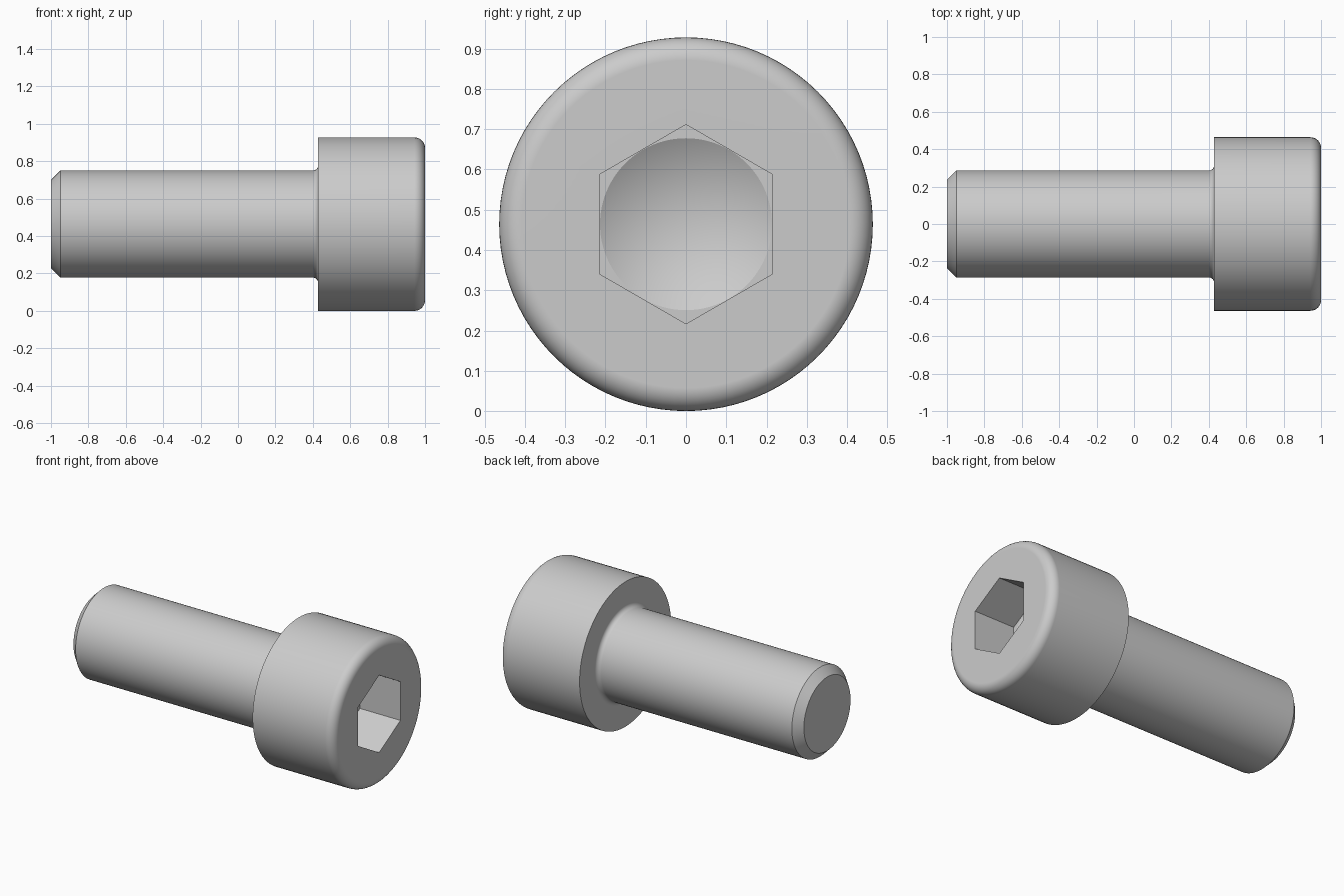
import bpy
import bmesh
from math import cos, sin, pi, radians

cube = bpy.data.objects.get("Cube")
if cube:
    bpy.data.objects.remove(cube, do_unlink=True)

SEGMENTS = 96            # divisible by six, so socket corners land on vertices
HEAD_R, SHAFT_R = 0.464, 0.286
HEAD_BACK, HEAD_FRONT = 0.4286, 1.0
CHAMFER = 0.05
ROUND, FILLET = 0.057, 0.0286
SOCKET_A, SOCKET_DEPTH = 0.2143, 0.286


def arc(cx, cr, radius, start, end, steps=8):
    """Profile points (x, r) on an arc around (cx, cr), angles in degrees."""
    angles = [radians(start + (end - start) * i / steps) for i in range(steps + 1)]
    return [(cx + radius * cos(a), cr + radius * sin(a)) for a in angles]


def add_ring(bm, x, radius, hexagonal=False):
    """Ring of vertices around the screw axis, round or hexagonal."""
    ring = []
    for i in range(SEGMENTS):
        a = 2 * pi * i / SEGMENTS
        r = radius
        if hexagonal:
            r = radius / cos(a % (pi / 3) - pi / 6)
        ring.append(bm.verts.new((x, r * sin(a), HEAD_R + r * cos(a))))
    return ring


# Outer profile from the shaft tip to the front of the head
profile = [(-1, SHAFT_R - CHAMFER), (-1 + CHAMFER, SHAFT_R)]
profile += arc(HEAD_BACK - FILLET, SHAFT_R + FILLET, FILLET, -90, 0)
profile += [(HEAD_BACK, HEAD_R)]
profile += arc(HEAD_FRONT - ROUND, HEAD_R - ROUND, ROUND, 90, 0)

bm = bmesh.new()
rings = [add_ring(bm, x, r) for x, r in profile]

# Hexagonal socket with a drilled conical floor
floor_x = HEAD_FRONT - SOCKET_DEPTH
rings.append(add_ring(bm, HEAD_FRONT, SOCKET_A, True))
rings.append(add_ring(bm, floor_x, SOCKET_A, True))
rings.append(add_ring(bm, floor_x, SOCKET_A - 0.0008))
apex = bm.verts.new((floor_x - SOCKET_A * 0.577, 0, HEAD_R))

# Skin the rings, close the tip and the cone
for a, b in zip(rings, rings[1:]):
    for i in range(SEGMENTS):
        j = (i + 1) % SEGMENTS
        bm.faces.new((a[i], a[j], b[j], b[i]))
bm.faces.new(rings[0])
for i in range(SEGMENTS):
    bm.faces.new((rings[-1][i], rings[-1][(i + 1) % SEGMENTS], apex))
bmesh.ops.recalc_face_normals(bm, faces=bm.faces)

mesh = bpy.data.meshes.new("socket_head_screw")
bm.to_mesh(mesh)
bm.free()
screw = bpy.data.objects.new("socket_head_screw", mesh)
bpy.context.collection.objects.link(screw)

# Plain grey steel
steel = bpy.data.materials.new("grey_steel")
steel.use_nodes = True
colour = (0.6, 0.6, 0.6, 1)
steel.diffuse_color = colour
steel.node_tree.nodes["Principled BSDF"].inputs["Base Color"].default_value = colour
mesh.materials.append(steel)

# Smooth rounds, crisp edges, flat end faces
bpy.ops.object.select_all(action='DESELECT')
screw.select_set(True)
bpy.context.view_layer.objects.active = screw
bpy.ops.object.shade_smooth_by_angle(angle=radians(25))
weighted = screw.modifiers.new("flat_end_normals", 'WEIGHTED_NORMAL')
weighted.keep_sharp = True
